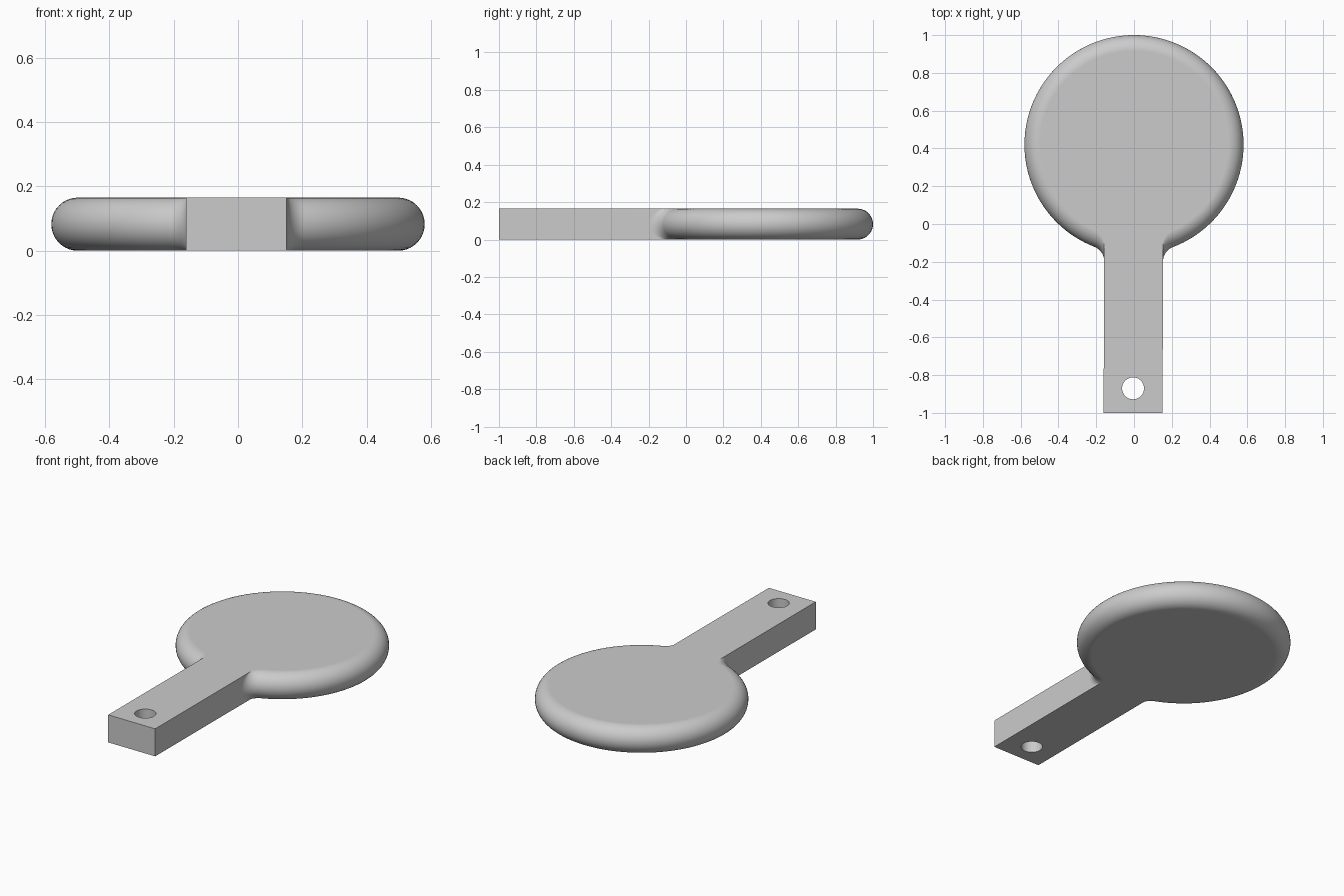
import bpy, bmesh, math
from mathutils import Matrix

cube = bpy.data.objects.get("Cube")
if cube:
    bpy.data.objects.remove(cube, do_unlink=True)

THICK = 0.165          # overall thickness
EDGE = THICK / 2       # radius of the fully rounded rim
RADIUS = 0.58          # outer radius of the round head
HEAD_Y = 0.42          # centre of the head
HALF = 0.156           # half width of the handle
FILLET = 0.08          # blend between head and handle
END_Y = -1.0
LEVELS, ARC, BLEND = 20, 112, 12

grey = bpy.data.materials.new("light grey")
grey.use_nodes = True
color = (0.6, 0.6, 0.6, 1)
grey.diffuse_color = color
grey.node_tree.nodes["Principled BSDF"].inputs["Base Color"].default_value = color


def outline(radius):
    """Outline of head, blends and handle for one head radius."""
    cx = HALF + FILLET
    drop = math.sqrt((radius + FILLET) ** 2 - cx ** 2)
    tilt = math.atan2(cx, drop)
    # Right half from the handle end up to the head
    side = [(HALF, END_Y)]
    for i in range(BLEND):
        a = math.pi - (math.pi / 2 - tilt) * i / BLEND
        side.append((cx + FILLET * math.cos(a), HEAD_Y - drop + FILLET * math.sin(a)))
    # Head arc from one blend round to the other
    head = []
    for i in range(ARC + 1):
        a = -math.pi / 2 + tilt + (2 * math.pi - 2 * tilt) * i / ARC
        head.append((radius * math.cos(a), HEAD_Y + radius * math.sin(a)))
    return side + head + [(-x, y) for x, y in reversed(side)]


# Body: outlines stacked through the thickness, following the round rim
bm = bmesh.new()
rings = []
for k in range(LEVELS + 1):
    t = math.pi * (k / LEVELS - 0.5)
    z = EDGE + EDGE * math.sin(t)
    pts = outline(RADIUS - EDGE + EDGE * math.cos(t))
    rings.append([bm.verts.new((x, y, z)) for x, y in pts])
count = len(rings[0])
for low, high in zip(rings, rings[1:]):
    for i in range(count):
        j = (i + 1) % count
        bm.faces.new((low[i], low[j], high[j], high[i]))
bm.faces.new(list(reversed(rings[0])))
bm.faces.new(rings[-1])

# The handle leans very slightly to one side
pivot = (0, HEAD_Y, 0)
bmesh.ops.rotate(bm, cent=pivot, matrix=Matrix.Rotation(-0.0035, 3, 'Z'), verts=bm.verts)
mesh = bpy.data.meshes.new("paddle")
bm.to_mesh(mesh)
bm.free()
mesh.materials.append(grey)
paddle = bpy.data.objects.new("paddle", mesh)
bpy.context.collection.objects.link(paddle)

# Hanging hole through the handle
bpy.ops.mesh.primitive_cylinder_add(vertices=48, radius=0.058, depth=1,
                                    location=(-0.005, -0.87, EDGE))
cutter = bpy.context.object
cutter.name = "hole_cutter"
cutter.hide_render = True
cutter.data.materials.append(grey)
cut = paddle.modifiers.new("hanging_hole", 'BOOLEAN')
cut.operation = 'DIFFERENCE'
cut.solver = 'EXACT'
cut.object = cutter

bpy.ops.object.select_all(action='DESELECT')
paddle.select_set(True)
bpy.context.view_layer.objects.active = paddle
bpy.ops.object.modifier_apply(modifier=cut.name)
bpy.data.objects.remove(cutter, do_unlink=True)

# Smooth rim, crisp handle edges, flat faces kept flat
bpy.ops.object.shade_smooth_by_angle(angle=math.radians(30))
flat = paddle.modifiers.new("flat_faces", 'WEIGHTED_NORMAL')
flat.keep_sharp = True
